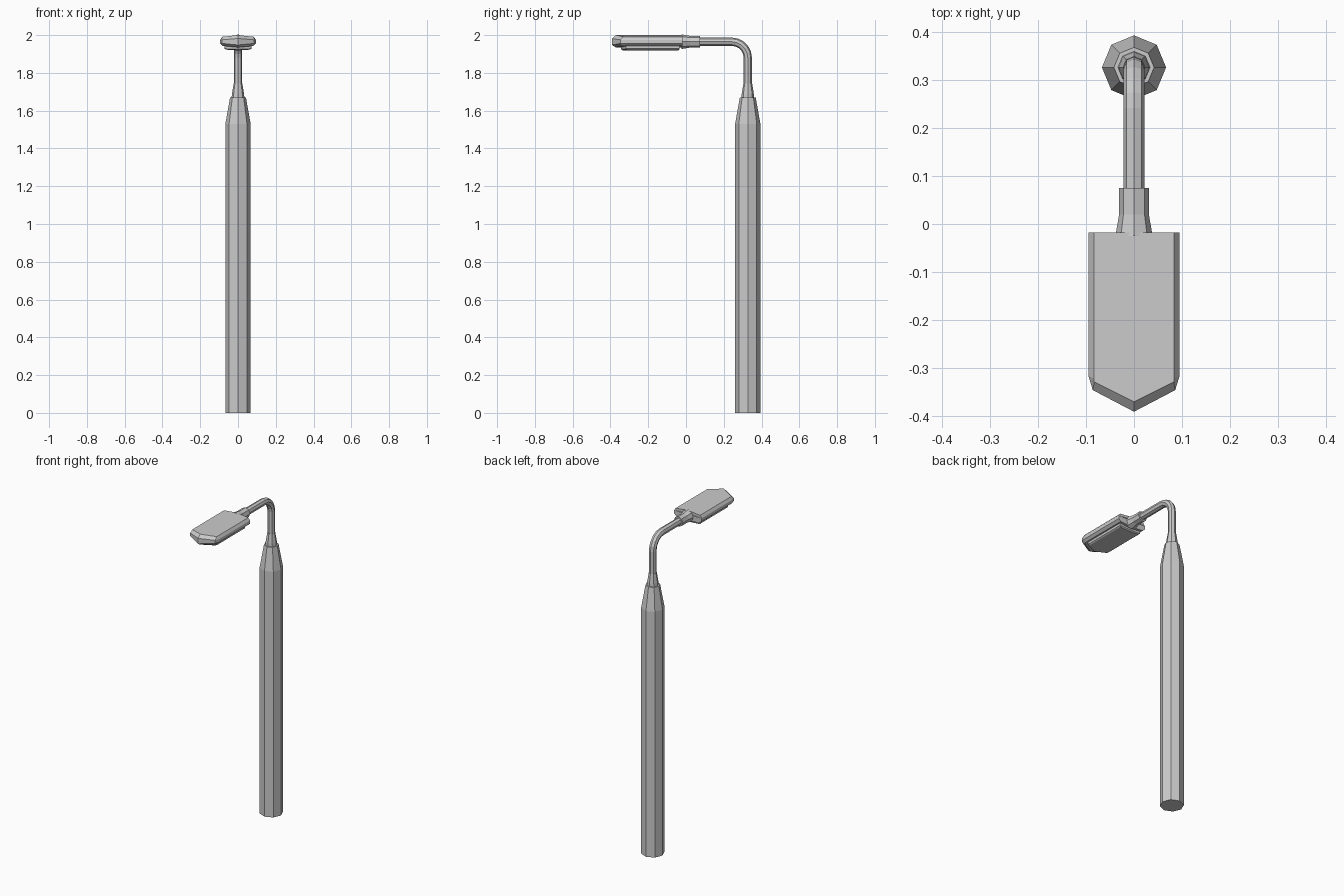
import bpy, math
from mathutils import Vector

if "Cube" in bpy.data.objects:
    bpy.data.objects.remove(bpy.data.objects["Cube"])


def loft(name, rings):
    """Join equal-length rings into a closed, flat-shaded mesh."""
    n = len(rings[0])
    verts = [v for r in rings for v in r]
    faces = [tuple(reversed(range(n))),
             tuple(range((len(rings) - 1) * n, len(rings) * n))]
    for k in range(len(rings) - 1):
        for i in range(n):
            j = (i + 1) % n
            faces.append((k*n + i, k*n + j, (k+1)*n + j, (k+1)*n + i))
    me = bpy.data.meshes.new(name)
    me.from_pydata(verts, [], faces)
    ob = bpy.data.objects.new(name, me)
    bpy.context.collection.objects.link(ob)
    return ob


def tube(name, stations):
    """Octagonal tube; station = (y, z, radius, tilt), tilt 0 = up, 90 deg = toward -y."""
    rings = []
    for y, z, r, t in stations:
        side = Vector((0, math.cos(t), math.sin(t)))
        rings.append([Vector((0, y, z)) + r * (math.cos(a) * Vector((1, 0, 0)) + math.sin(a) * side)
                      for a in (i * math.pi / 4 for i in range(8))])
    return loft(name, rings)


PY, ARM_Z, BEND, H = 0.327, 1.965, 0.085, math.pi / 2

# Pole with tapered top, and the collar that grips the arm
tube("pole", [(PY, 0, .067, 0), (PY, 1.53, .067, 0), (PY, 1.67, .042, 0)])
tube("pole_collar", [(PY, 1.665, .034, 0), (PY, 1.69, .032, 0), (PY, 1.745, .023, 0)])

# Bent arm
path = [(PY, 1.70, .022, 0)]
for i in range(6):
    t = H * i / 5
    path.append((PY - BEND + BEND * math.cos(t), ARM_Z - BEND + BEND * math.sin(t), .022, t))
path.append((0.03, ARM_Z, .022, H))
tube("arm", path)

# Socket between arm and lamp head
tube("head_socket", [(.075, ARM_Z, .031, H), (.02, ARM_Z, .031, H), (-.025, ARM_Z, .039, H)])


def outline(w, back, side, nose_w, nose_y, tip, z_edge, z_mid):
    """Pointed-front plan outline, counter-clockwise from the back centre."""
    half = [(w, side, z_edge), (nose_w, nose_y, z_edge)]
    left = [(-w, back, z_edge)] + [(-x, y, z) for x, y, z in half]
    right = [(x, y, z) for x, y, z in reversed(half)] + [(w, back, z_edge)]
    return [(0, back, z_mid)] + left + [(0, tip, z_mid)] + right


# Lamp head housing
head = loft("lamp_head", [
    outline(.080, -.018, -.325, .076, -.335, -.372, 1.943, 1.935),
    outline(.095, -.018, -.318, .086, -.347, -.392, 1.956, 1.948),
    outline(.095, -.018, -.318, .086, -.347, -.392, 1.975, 1.982)])

# Roof with a shallow ridge
loft("lamp_roof", [
    outline(.095, -.018, -.318, .086, -.347, -.392, 1.975, 1.982),
    outline(.084, -.018, -.322, .083, -.330, -.371, 1.991, 2.0)])

# Lens under the head
loft("lamp_lens", [
    outline(.064, -.040, -.300, .060, -.310, -.335, 1.923, 1.919),
    outline(.072, -.034, -.306, .068, -.318, -.345, 1.928, 1.926),
    outline(.072, -.034, -.306, .068, -.318, -.345, 1.948, 1.948)])
